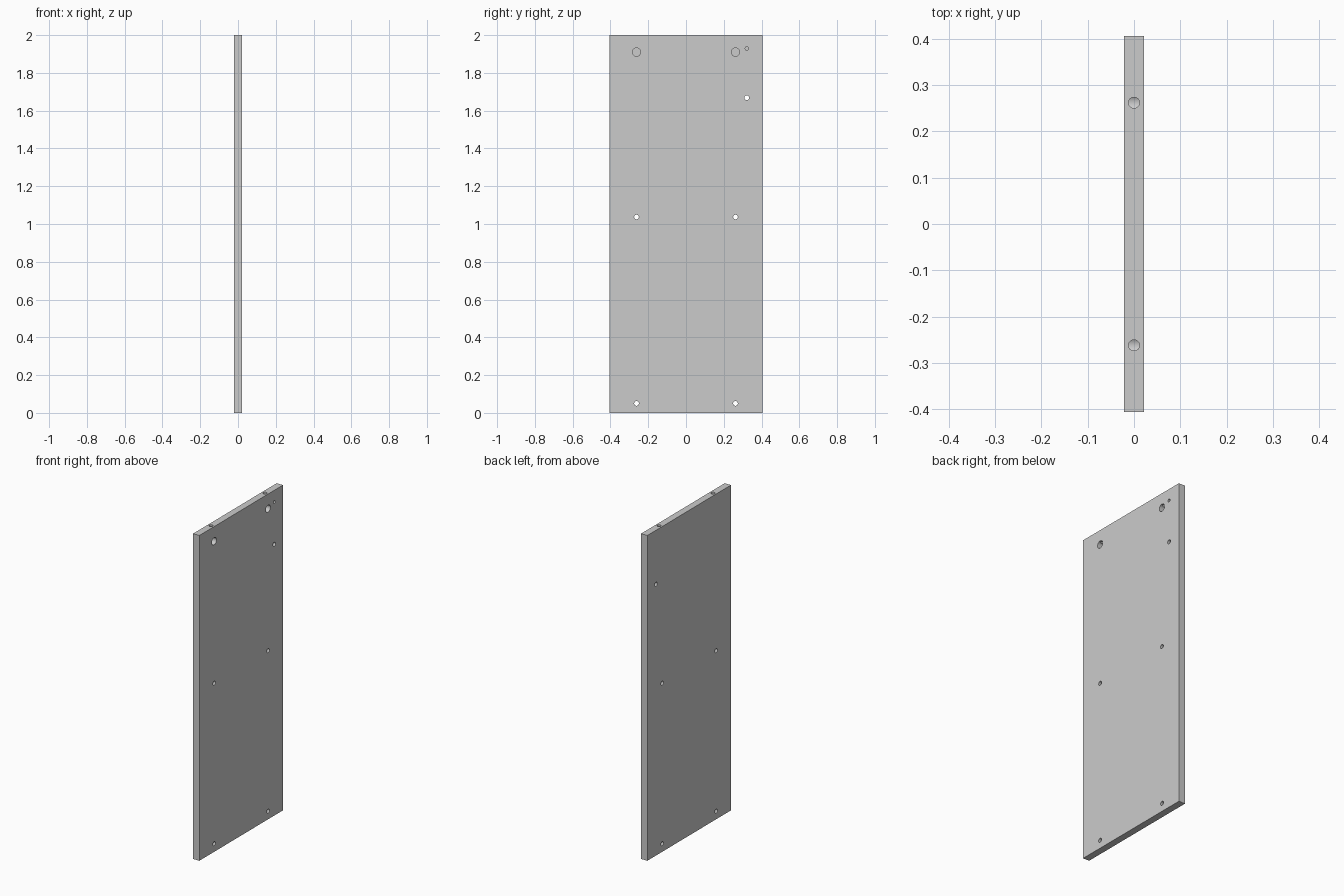
import bpy
from math import pi

if "Cube" in bpy.data.objects:
    bpy.data.objects.remove(bpy.data.objects["Cube"])

THICK, DEPTH, HEIGHT = 0.0425, 0.812, 2.0
FACE = THICK / 2
HOLE_Y = 0.262

# Flat side panel
bpy.ops.mesh.primitive_cube_add(size=1, location=(0, 0, HEIGHT / 2))
panel = bpy.context.object
panel.name = "side_panel"
panel.scale = (THICK, DEPTH, HEIGHT)
bpy.ops.object.transform_apply(location=True, rotation=False, scale=True)


def drill(radius, length, center, along_x=True):
    """Cut one round hole into the panel."""
    bpy.ops.mesh.primitive_cylinder_add(
        vertices=32, radius=radius, depth=length, location=center,
        rotation=(0, pi / 2 if along_x else 0, 0))
    cutter = bpy.context.object
    cutter.name = "hole_cutter"
    cutter.hide_render = True
    bpy.context.view_layer.objects.active = panel
    mod = panel.modifiers.new("hole", 'BOOLEAN')
    mod.operation = 'DIFFERENCE'
    mod.solver = 'EXACT'
    mod.object = cutter
    bpy.ops.object.modifier_apply(modifier=mod.name)
    bpy.data.objects.remove(cutter, do_unlink=True)


def drill_blind(radius, depth, y, z):
    """Hole that starts at the +x face and stops inside the panel."""
    over = 0.02
    drill(radius, depth + over, (FACE + (over - depth) / 2, y, z))


for y in (-HOLE_Y, HOLE_Y):
    # Large fastener pocket and the bore reaching it from the top edge
    drill_blind(0.0222, 0.034, y, 1.91)
    drill(0.0118, 0.14, (0, y, 1.98), along_x=False)
    # Shelf and base through holes
    for z in (1.037, 0.05):
        drill(0.0125, 0.2, (0, y, z))

# Upper rear through hole and small blind hole
drill(0.0125, 0.2, (0, 0.322, 1.668))
drill_blind(0.009, 0.03, 0.322, 1.929)

# Smooth hole walls, crisp panel edges
bpy.ops.object.select_all(action='DESELECT')
panel.select_set(True)
bpy.context.view_layer.objects.active = panel
bpy.ops.object.shade_smooth_by_angle()
